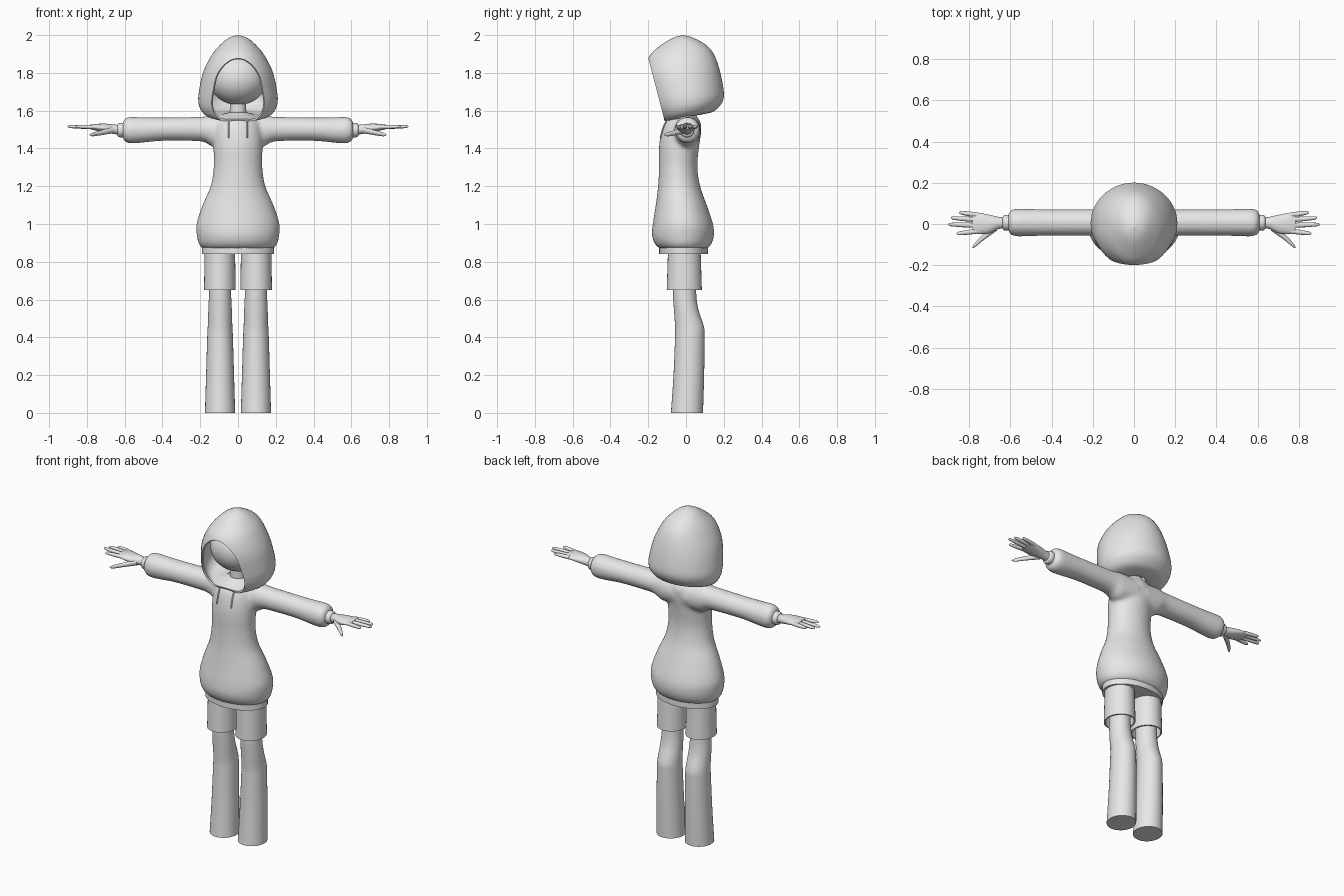
import bpy
import bmesh
from math import cos, sin, tau, radians
from mathutils import Vector

cube = bpy.data.objects.get("Cube")
if cube:
    bpy.data.objects.remove(cube)

CLAY = (0.8, 0.8, 0.8, 1)
clay = bpy.data.materials.new("plain_grey")
clay.use_nodes = True
clay.diffuse_color = CLAY
clay.node_tree.nodes["Principled BSDF"].inputs["Base Color"].default_value = CLAY


def spline(rows, steps):
    """Catmull-Rom interpolation between cross-section rows."""
    out = []
    for i in range(len(rows) - 1):
        quad = (rows[max(i - 1, 0)], rows[i], rows[i + 1], rows[min(i + 2, len(rows) - 1)])
        for k in range(steps):
            t = k / steps
            out.append([b + 0.5 * t * (c - a + t * (2 * a - 5 * b + 4 * c - d + t * (3 * (b - c) + d - a)))
                        for a, b, c, d in zip(*quad)])
    return out + [list(rows[-1])]


def loft(bm, rows, axis="z", side=1, steps=4, segs=32, caps=True):
    """Elliptical rings (x, y, z, radius a, radius b, tilt) bridged into a tube."""
    rings = []
    for x, y, z, ra, rb, tilt in spline(rows, steps):
        ring = []
        for k in range(segs):
            c, s = ra * cos(tau * k / segs), rb * sin(tau * k / segs)
            co = (x + c, y + s, z + tilt * s) if axis == "z" else (x, y + c, z + s)
            ring.append(bm.verts.new((co[0] * side, co[1], co[2])))
        rings.append(ring)
    for lower, upper in zip(rings, rings[1:]):
        for k in range(segs):
            n = (k + 1) % segs
            bm.faces.new((lower[k], lower[n], upper[n], upper[k]))
    bm.faces.new(rings[0])
    if caps:
        bm.faces.new(rings[-1])


def finish(bm, name):
    bmesh.ops.recalc_face_normals(bm, faces=bm.faces[:])
    mesh = bpy.data.meshes.new(name)
    bm.to_mesh(mesh)
    bm.free()
    mesh.shade_smooth()
    mesh.set_sharp_from_angle(angle=radians(40))
    mesh.materials.append(clay)
    obj = bpy.data.objects.new(name, mesh)
    bpy.context.collection.objects.link(obj)
    return obj


def part(name, rows, **options):
    bm = bmesh.new()
    loft(bm, rows, **options)
    return finish(bm, name)


def upright(rows):
    """Rows of (z, half width, front y, back y, tilt) on the centre line."""
    return [(0, (f + b) / 2, z, rx, (b - f) / 2, tilt) for z, rx, f, b, tilt in rows]


# Sweater: torso and both sleeves fused into one soft surface
bm = bmesh.new()
loft(bm, upright([
    (0.87, 0.188, -0.14, 0.115, 0), (0.895, 0.208, -0.165, 0.135, 0),
    (0.94, 0.218, -0.18, 0.148, 0), (1.0, 0.22, -0.176, 0.143, 0),
    (1.1, 0.188, -0.16, 0.11, 0), (1.2, 0.145, -0.148, 0.075, 0),
    (1.3, 0.129, -0.143, 0.06, 0), (1.4, 0.13, -0.143, 0.068, 0),
    (1.47, 0.13, -0.135, 0.078, 0), (1.53, 0.12, -0.118, 0.08, 0),
    (1.565, 0.095, -0.09, 0.06, 0), (1.59, 0.06, -0.055, 0.05, 0)]), segs=48)
SLEEVE = [(0.03, 1.49, 0.075, 0.08), (0.13, 1.493, 0.07, 0.085), (0.17, 1.5, 0.066, 0.07),
          (0.22, 1.503, 0.064, 0.064), (0.4, 1.502, 0.064, 0.062), (0.5, 1.498, 0.066, 0.067),
          (0.57, 1.497, 0.067, 0.07), (0.6, 1.497, 0.058, 0.06), (0.612, 1.497, 0.035, 0.035)]
for side in (1, -1):
    loft(bm, [(x, 0.007, z, ry, rz, 0) for x, z, ry, rz in SLEEVE], axis="x", side=side)
sweater = finish(bm, "sweater")
remesh = sweater.modifiers.new("fuse", "REMESH")
remesh.mode = "VOXEL"
remesh.voxel_size = 0.01
remesh.use_smooth_shade = True
soften = sweater.modifiers.new("soften", "SMOOTH")
soften.factor = 0.5
soften.iterations = 8

# Hem band
part("sweater_hem", upright([(0.84, 0.19, -0.142, 0.116, 0), (0.885, 0.19, -0.142, 0.116, 0)]),
     steps=1, segs=48)

# Hood: closed shell sliced open by a slanted face plane
bm = bmesh.new()
loft(bm, upright([
    (2.0, 0.002, -0.017, -0.013, 0), (1.985, 0.05, -0.07, 0.04, 0),
    (1.945, 0.098, -0.135, 0.11, 0), (1.89, 0.142, -0.193, 0.152, 0),
    (1.8, 0.186, -0.215, 0.182, 0), (1.7, 0.207, -0.2, 0.2, 0),
    (1.65, 0.21, -0.188, 0.196, 0.02), (1.61, 0.2, -0.172, 0.175, 0.06),
    (1.577, 0.172, -0.15, 0.145, 0.12), (1.562, 0.12, -0.13, 0.1, 0.18),
    (1.575, 0.065, -0.07, 0.06, 0.1)]), segs=56, caps=False)
bmesh.ops.bisect_plane(bm, geom=bm.verts[:] + bm.edges[:] + bm.faces[:],
                       plane_co=(0, -0.2, 1.88), plane_no=(0, -0.345, -0.09), clear_outer=True)
hood = finish(bm, "hood")
shell = hood.modifiers.new("thickness", "SOLIDIFY")
shell.thickness = 0.01
shell.offset = -1
hood.modifiers.new("crisp_rim", "EDGE_SPLIT").split_angle = radians(40)

# Head and neck
bpy.ops.mesh.primitive_uv_sphere_add(segments=40, ring_count=24, radius=1, location=(0, 0, 1.77))
head = bpy.context.object
head.name = "head"
head.scale = (0.155, 0.15, 0.14)
head.data.shade_smooth()
head.data.materials.append(clay)
part("neck", [(0, 0, 1.54, 0.045, 0.045, 0), (0, 0, 1.68, 0.042, 0.042, 0)], steps=1)

LEG = [(0, 0.08, -0.08, 0.09), (0.2, 0.074, -0.066, 0.096), (0.4, 0.068, -0.058, 0.098),
       (0.46, 0.065, -0.058, 0.094), (0.55, 0.062, -0.064, 0.065),
       (0.65, 0.058, -0.07, 0.053), (0.82, 0.058, -0.07, 0.053)]
SHORTS = [(0.87, 0.08, 0.086), (0.65, 0.084, 0.093), (0.65, 0.076, 0.085), (0.8, 0.072, 0.08)]
PALM = [(0.62, 0.005, 1.497, 0.026, 0.026), (0.66, 0.005, 1.502, 0.03, 0.025),
        (0.7, 0.0, 1.507, 0.044, 0.024), (0.75, 0.002, 1.512, 0.051, 0.018),
        (0.785, 0.005, 1.514, 0.047, 0.011)]
# Finger: name, root y, tip y, tip x
FINGERS = [("index", -0.034, -0.047, 0.862), ("middle", -0.007, -0.002, 0.904),
           ("ring", 0.02, 0.03, 0.89), ("little", 0.043, 0.056, 0.85)]

for label, side in (("left", 1), ("right", -1)):
    # Legs and shorts
    part(label + "_leg", [(0.095, (f + b) / 2, z, rx, (b - f) / 2, 0) for z, rx, f, b in LEG], side=side)
    part(label + "_shorts_leg", [(0.096, -0.009, z, rx, ry, 0) for z, rx, ry in SHORTS],
         side=side, steps=1)

    # Cuff
    part(label + "_cuff", [(x, 0.006, 1.497, r, r, 0) for x, r in
                           ((0.59, 0.036), (0.605, 0.038), (0.63, 0.037), (0.638, 0.028))],
         axis="x", side=side)

    # Hand: palm, four fingers and thumb
    bm = bmesh.new()
    loft(bm, [row + (0,) for row in PALM], axis="x", side=side)
    for _, y0, y1, tip in FINGERS:
        root = Vector((0.755, y0, 1.513))
        end = Vector((tip, y1, 1.516))
        rows = [(*root.lerp(end, t), r, r * 0.9, 0) for t, r in
                ((0, 0.012), (0.5, 0.0115), (0.85, 0.009), (0.96, 0.006), (1, 0.001))]
        loft(bm, rows, axis="x", side=side, segs=12)
    loft(bm, [(0.665, -0.012, 1.497, 0.02, 0.018, 0), (0.73, -0.062, 1.482, 0.016, 0.013, 0),
              (0.77, -0.1, 1.474, 0.011, 0.01, 0), (0.785, -0.114, 1.472, 0.002, 0.002, 0)],
         axis="x", side=side, segs=14)
    finish(bm, label + "_hand")

    # Drawstring
    part(label + "_drawstring", [(0.048, -0.1, 1.555, 0.004, 0.004, 0), (0.048, -0.121, 1.51, 0.004, 0.004, 0),
                                 (0.048, -0.136, 1.455, 0.004, 0.004, 0)], side=side, segs=8)
